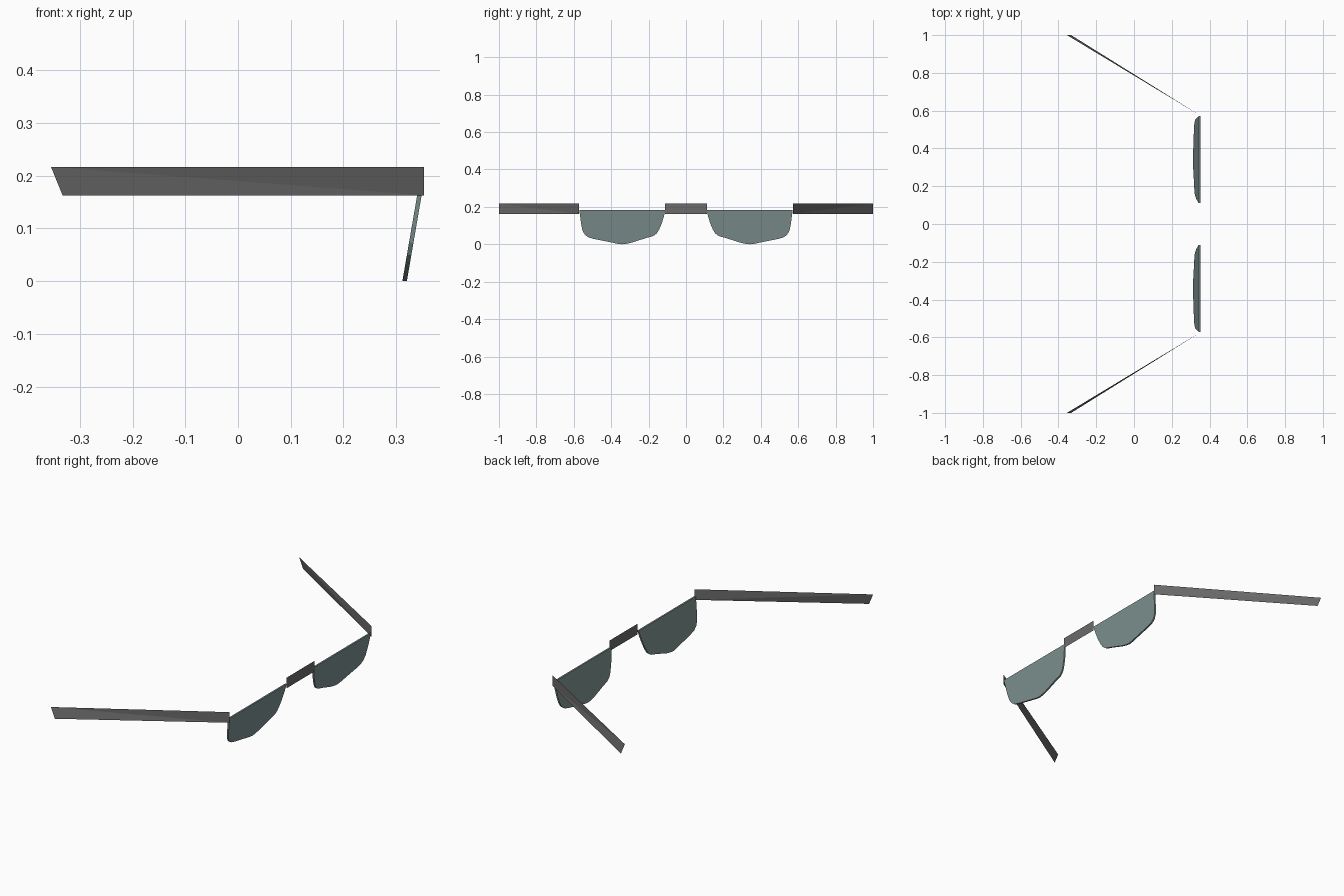
import bpy, bmesh

if "Cube" in bpy.data.objects:
    bpy.data.objects.remove(bpy.data.objects["Cube"])


def material(name, rgb):
    m = bpy.data.materials.new(name)
    m.diffuse_color = (*rgb, 1)
    m.use_nodes = True
    m.node_tree.nodes["Principled BSDF"].inputs["Base Color"].default_value = m.diffuse_color
    return m


FRAME = material("dark grey frame", (0.15, 0.147, 0.15))
LENS = material("grey green lens", (0.21, 0.29, 0.285))


def build(name, verts, faces, mat, side=1):
    """Make a mesh object; side = -1 mirrors it across y = 0."""
    me = bpy.data.meshes.new(name)
    me.from_pydata([(x, y * side, z) for x, y, z in verts], [], faces)
    if side < 0:
        me.flip_normals()
    me.materials.append(mat)
    ob = bpy.data.objects.new(name, me)
    bpy.context.collection.objects.link(ob)
    return ob


Z0, Z1, FX = 0.163, 0.217, 0.353      # frame strip height and front plane

# lens outline (y, z), from the inner top corner round the bottom
OUTLINE = [(0.110, 0.184), (0.118, 0.150), (0.130, 0.110), (0.144, 0.078),
           (0.156, 0.058), (0.175, 0.044), (0.215, 0.033), (0.290, 0.009),
           (0.318, 0.003), (0.342, 0.0), (0.366, 0.003), (0.400, 0.010),
           (0.490, 0.028), (0.520, 0.036), (0.540, 0.050), (0.553, 0.072),
           (0.560, 0.105), (0.566, 0.150), (0.571, 0.184)]
N = len(OUTLINE)


def lens_x(z):
    # lenses lean back towards the bottom
    return 0.3205 + 0.172 * z


for side, label in ((1, "left"), (-1, "right")):
    # lens: thin tilted slab
    front = [(lens_x(z), y, z) for y, z in OUTLINE]
    back = [(x - 0.0085, y, z) for x, y, z in front]
    faces = [tuple(range(N)), tuple(range(2 * N - 1, N - 1, -1))]
    faces += [(i, i + N, (i + 1) % N + N, (i + 1) % N) for i in range(N)]
    build(label + "_lens", front + back, faces, LENS, side)

    # temple arm: slightly twisted flat strip with a slanted end
    build(label + "_temple_arm",
          [(FX, 0.573, Z0), (FX, 0.573, Z1), (-0.355, 1.0, Z1), (-0.333, 1.0, Z0)],
          [(0, 2, 1), (0, 3, 2)], FRAME, side)

# bridge: flat strip between the lenses
build("bridge", [(FX, -0.113, Z0), (FX, 0.113, Z0), (FX, 0.113, Z1), (FX, -0.113, Z1)],
      [(0, 1, 2, 3)], FRAME)
